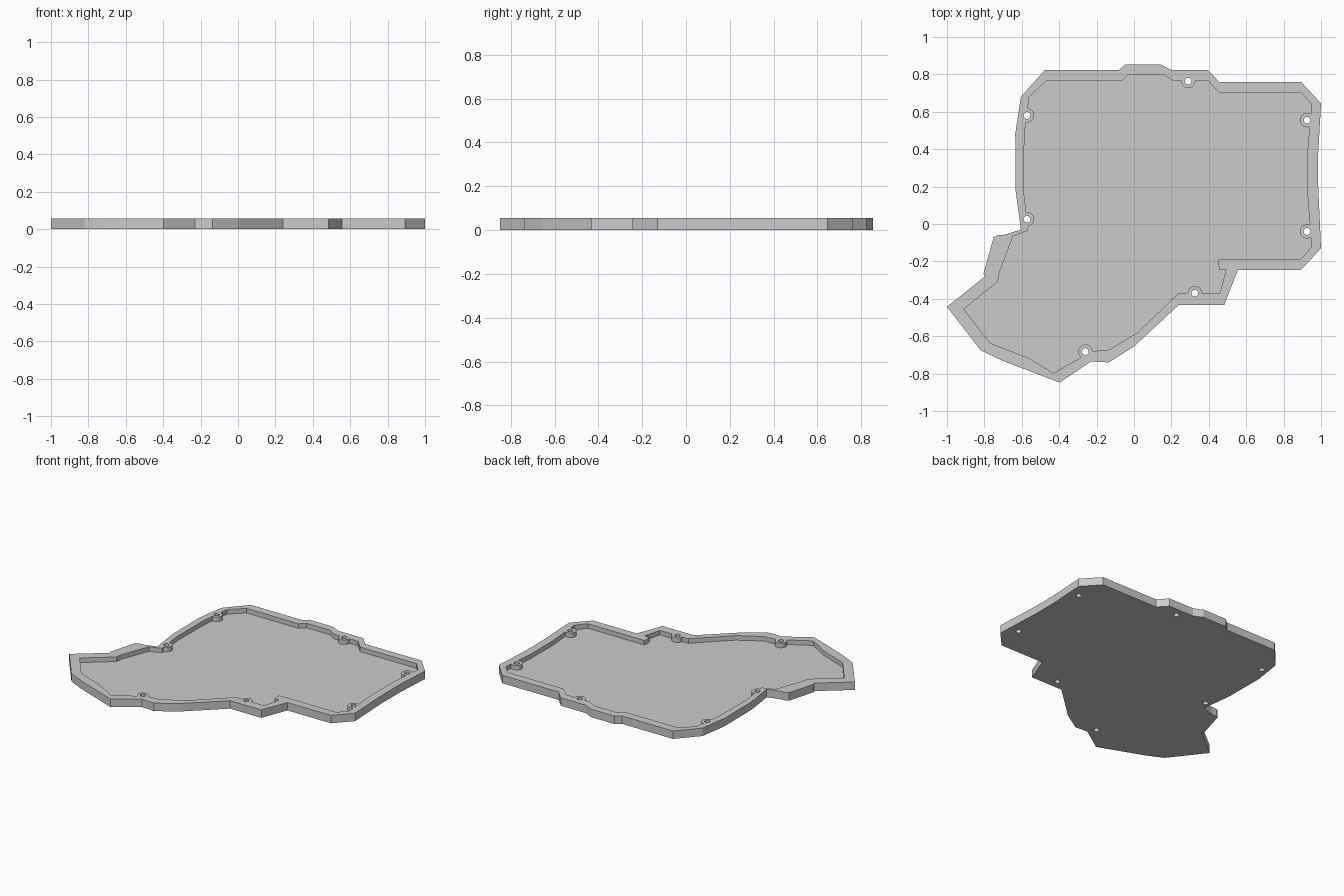
import bpy
import bmesh
from mathutils import Matrix, Vector

default_cube = bpy.data.objects.get("Cube")
if default_cube:
    bpy.data.objects.remove(default_cube, do_unlink=True)

HEIGHT = .056          # full height of the rim
FLOOR = .024           # thickness of the floor plate
BOSS_RADIUS = .038
HOLE_RADIUS = .018

# Outer edge of the plate, clockwise from the back left corner
OUTLINE = [
    (-.476, .824), (-.08, .824), (-.045, .854), (.14, .854), (.2, .824),
    (.395, .824), (.455, .76), (.893, .76), (1, .645), (.985, .38),
    (.985, .2), (1, -.13), (.893, -.245), (.555, -.245), (.483, -.432),
    (.24, -.432), (0, -.655), (-.135, -.74), (-.23, -.735), (-.397, -.848),
    (-.706, -.73), (-.82, -.675), (-1, -.443), (-.797, -.28),
    (-.805, -.265), (-.75, -.07), (-.73, -.06), (-.69, -.057),
    (-.605, -.03), (-.633, .18), (-.635, .48), (-.605, .68),
]

# Inner wall of the rim, clockwise from the back left corner
POCKET = [
    (-.468, .765), (-.065, .765), (-.03, .8), (.155, .8), (.21, .766),
    (.395, .766), (.455, .703), (.893, .703), (.95, .64), (.928, .4),
    (.928, .15), (.95, -.12), (.893, -.187), (.455, -.187), (.45, -.2),
    (.455, -.245), (.492, -.245), (.46, -.368), (.24, -.368), (.02, -.58),
    (-.135, -.672), (-.225, -.68), (-.43, -.797), (-.567, -.715),
    (-.77, -.636), (-.91, -.455), (-.727, -.307), (-.722, -.265),
    (-.647, -.065), (-.565, -.035), (-.59, .18), (-.586, .48), (-.56, .68),
]

# Screw boss centres
SCREWS = [(.29, .764), (-.572, .58), (-.572, .025), (.925, .555),
          (.925, -.04), (.325, -.37), (-.26, -.682)]

grey = bpy.data.materials.new("plain_grey")
grey.use_nodes = True
grey.diffuse_color = (.6, .6, .6, 1)
grey.node_tree.nodes["Principled BSDF"].inputs["Base Color"].default_value = (.6, .6, .6, 1)


def finish(name, bm):
    """Turn a bmesh into a grey object with outward normals."""
    bmesh.ops.recalc_face_normals(bm, faces=bm.faces)
    mesh = bpy.data.meshes.new(name)
    bm.to_mesh(mesh)
    bm.free()
    mesh.materials.append(grey)
    obj = bpy.data.objects.new(name, mesh)
    bpy.context.collection.objects.link(obj)
    return obj


def prism(name, points, bottom, top):
    """Extrude a flat outline upwards."""
    bm = bmesh.new()
    face = bm.faces.new([bm.verts.new((x, y, bottom)) for x, y in points])
    walls = bmesh.ops.extrude_face_region(bm, geom=[face])
    raised = [item for item in walls["geom"] if isinstance(item, bmesh.types.BMVert)]
    bmesh.ops.translate(bm, verts=raised, vec=Vector((0, 0, top - bottom)))
    return finish(name, bm)


def pegs(name, radius, bottom, top):
    """One upright cylinder at every screw position."""
    bm = bmesh.new()
    for x, y in SCREWS:
        bmesh.ops.create_cone(
            bm, cap_ends=True, segments=32, radius1=radius, radius2=radius,
            depth=top - bottom,
            matrix=Matrix.Translation((x, y, (top + bottom) / 2)))
    return finish(name, bm)


def cut(target, cutter):
    """Subtract the cutter from the target, then discard the cutter."""
    cutter.hide_render = True
    modifier = target.modifiers.new("cut", "BOOLEAN")
    modifier.operation = "DIFFERENCE"
    modifier.solver = "EXACT"
    modifier.object = cutter
    bpy.context.view_layer.objects.active = target
    bpy.ops.object.modifier_apply(modifier=modifier.name)
    bpy.data.objects.remove(cutter, do_unlink=True)


# Tray body
tray = prism("case_bottom_plate", OUTLINE, 0, HEIGHT)

# Recess, leaving the screw bosses standing flush with the rim
recess = prism("recess_cutter", POCKET, FLOOR, HEIGHT * 2)
cut(recess, pegs("boss_keeper", BOSS_RADIUS, 0, HEIGHT * 3))
cut(tray, recess)

# Screw holes right through
cut(tray, pegs("hole_cutter", HOLE_RADIUS, -HEIGHT, HEIGHT * 2))
